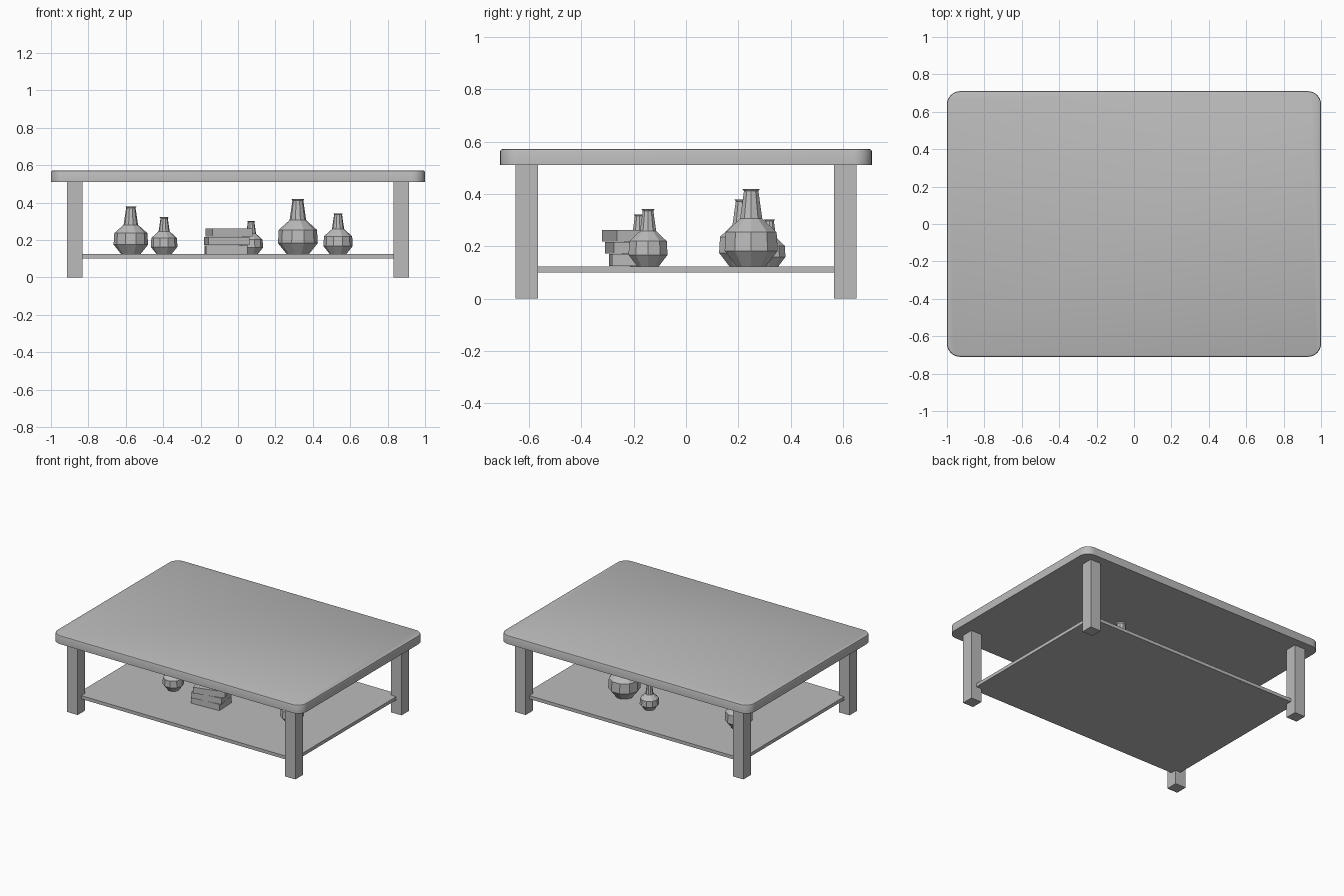
import bpy, bmesh, math
from mathutils import Matrix

if "Cube" in bpy.data.objects:
    bpy.data.objects.remove(bpy.data.objects["Cube"])

grey = bpy.data.materials.new("plain grey")
grey.diffuse_color = (0.5, 0.5, 0.5, 1)
grey.use_nodes = True
grey.node_tree.nodes["Principled BSDF"].inputs["Base Color"].default_value = grey.diffuse_color


def finish(bm, name):
    bmesh.ops.recalc_face_normals(bm, faces=bm.faces)
    me = bpy.data.meshes.new(name)
    bm.to_mesh(me)
    bm.free()
    me.materials.append(grey)
    ob = bpy.data.objects.new(name, me)
    bpy.context.collection.objects.link(ob)
    return ob


def box_mesh(size, centre, angle=0):
    bm = bmesh.new()
    m = (Matrix.Translation(centre) @ Matrix.Rotation(math.radians(angle), 4, 'Z')
         @ Matrix.Diagonal((*size, 1)))
    bmesh.ops.create_cube(bm, size=1, matrix=m)
    return bm


# Table top: rounded corners, softened upper rim
bm = box_mesh((2, 1.42, 0.062), (0, 0, 0.541))
upright = [e for e in bm.edges if abs(e.verts[0].co.z - e.verts[1].co.z) > 0.01]
bmesh.ops.bevel(bm, geom=upright, offset=0.07, segments=8, profile=0.5, affect='EDGES')
rim = [e for e in bm.edges if all(v.co.z > 0.57 for v in e.verts)]
bmesh.ops.bevel(bm, geom=rim, offset=0.009, segments=2, profile=0.5, affect='EDGES')
top = finish(bm, "table_top")
bpy.context.view_layer.objects.active = top
top.select_set(True)
bpy.ops.object.shade_smooth_by_angle(angle=math.radians(30))

# Legs
for sx, side in ((-1, "left"), (1, "right")):
    for sy, end in ((-1, "front"), (1, "back")):
        finish(box_mesh((0.085, 0.085, 0.51), (sx * 0.873, sy * 0.608, 0.255)),
               f"{end}_{side}_leg")

# Lower shelf, its corners running into the legs
finish(box_mesh((1.746, 1.216, 0.024), (0, 0, 0.112)), "shelf")

# Stack of books, each turned a little more
for i, (x, y, angle) in enumerate(((-0.065, -0.213, 3), (-0.06, -0.218, 8.5), (-0.048, -0.22, 15))):
    finish(box_mesh((0.222, 0.15, 0.044), (x, y, 0.148 + i * 0.046), angle), f"book_{i + 1}")

# Faceted vases: one profile (radius, height as fractions of total height)
PROFILE = ((0.2, 0), (0.36, 0.2), (0.345, 0.44), (0.15, 0.615), (0.098, 0.97), (0.12, 1))
SIDES = 10


def vase(name, x, y, h):
    bm = bmesh.new()
    rings = []
    for r, z in PROFILE:
        rings.append([bm.verts.new((x + r * h * math.cos(a), y + r * h * math.sin(a), 0.124 + z * h))
                      for a in (2 * math.pi * k / SIDES for k in range(SIDES))])
    for low, high in zip(rings, rings[1:]):
        for k in range(SIDES):
            n = (k + 1) % SIDES
            bm.faces.new((low[k], low[n], high[n], high[k]))
    bm.faces.new(rings[0])
    bm.faces.new(rings[-1])
    finish(bm, name)


for i, v in enumerate(((-0.573, 0.214, 0.256), (-0.395, -0.177, 0.198), (0.07, 0.319, 0.178),
                       (0.32, 0.249, 0.296), (0.535, -0.145, 0.218))):
    vase(f"vase_{i + 1}", *v)
